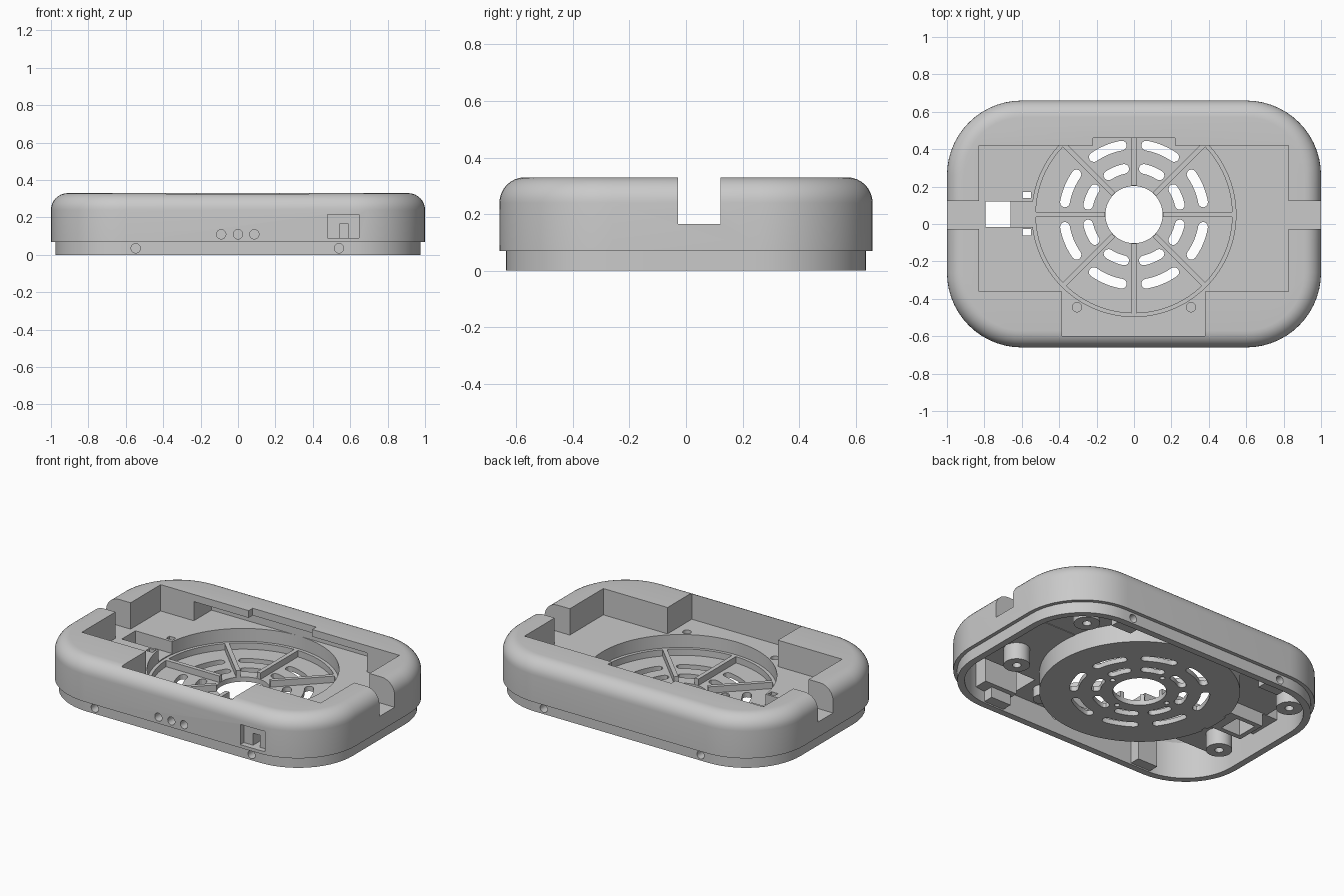
import bpy, bmesh, math
from math import sin, cos, pi, radians

if "Cube" in bpy.data.objects:
    bpy.data.objects.remove(bpy.data.objects["Cube"])

grey = bpy.data.materials.new("plain_grey")
grey.use_nodes = True
grey.diffuse_color = (0.59, 0.59, 0.59, 1)
grey.node_tree.nodes["Principled BSDF"].inputs["Base Color"].default_value = grey.diffuse_color

CY = 0.05                      # y of the fan axis
FLOOR, UNDER = 0.165, 0.135    # tray floor top and underside


def make(name, bm):
    bmesh.ops.recalc_face_normals(bm, faces=bm.faces)
    me = bpy.data.meshes.new(name)
    bm.to_mesh(me)
    bm.free()
    me.materials.append(grey)
    ob = bpy.data.objects.new(name, me)
    bpy.context.collection.objects.link(ob)
    return ob


def loft(name, rings):
    """Skin a stack of equal-length closed rings and cap both ends."""
    bm = bmesh.new()
    rows = [[bm.verts.new(p) for p in ring] for ring in rings]
    for a, b in zip(rows, rows[1:]):
        for i in range(len(a)):
            j = (i + 1) % len(a)
            bm.faces.new((a[i], a[j], b[j], b[i]))
    bm.faces.new(rows[0])
    bm.faces.new(rows[-1])
    return make(name, bm)


def prism(name, outline, z0, z1):
    return loft(name, [[(x, y, z) for x, y in outline] for z in (z0, z1)])


def box(name, x0, x1, y0, y1, z0, z1):
    return prism(name, [(x0, y0), (x1, y0), (x1, y1), (x0, y1)], z0, z1)


def circle(x, y, r, n=32):
    return [(x + r * cos(2 * pi * i / n), y + r * sin(2 * pi * i / n)) for i in range(n)]


def disc(name, x, y, r, z0, z1, n=32):
    return prism(name, circle(x, y, r, n), z0, z1)


def rounded(inset, z, n=14):
    """Rounded rectangle ring, shrunk by inset."""
    pts, r = [], 0.4 - inset
    for k, (sx, sy) in enumerate(((1, 1), (-1, 1), (-1, -1), (1, -1))):
        for i in range(n + 1):
            a = pi / 2 * (k + i / n)
            pts.append((sx * 0.6 + r * cos(a), sy * 0.26 + r * sin(a), z))
    return pts


def arc_slot(radius, half_width, mid, half_angle):
    """Outline of a curved slot with round ends about the fan axis."""
    a0, a1, pts = mid - half_angle, mid + half_angle, []
    for r, s, e in ((radius + half_width, a0, a1), (radius - half_width, a1, a0)):
        for i in range(9):
            a = s + (e - s) * i / 8
            pts.append((r * cos(a), CY + r * sin(a)))
        for i in range(1, 6):
            t = pi * i / 6
            sign = 1 if r > radius else -1
            rr = radius + sign * half_width * cos(t)
            aa = e + sign * half_width * sin(t) / radius
            pts.append((rr * cos(aa), CY + rr * sin(aa)))
    return pts


def boolean(target, other, op):
    mod = target.modifiers.new(op, "BOOLEAN")
    mod.operation, mod.solver, mod.object = op, "EXACT", other
    bpy.context.view_layer.objects.active = target
    bpy.ops.object.modifier_apply(modifier=mod.name)
    bpy.data.objects.remove(other)


def cut(target, other):
    boolean(target, other, "DIFFERENCE")


def join(target, other):
    boolean(target, other, "UNION")


# Outer shell: stepped lip, straight side, rounded top edge
R = 0.09
rings = [rounded(0.023, 0), rounded(0.023, 0.07), rounded(0, 0.07)]
for i in range(9):
    t = pi / 2 * i / 8
    rings.append(rounded(R * (1 - cos(t)), 0.33 - R + R * sin(t)))
case = loft("case", rings)
cut(case, loft("cavity", [rounded(0.065, -0.1), rounded(0.065, 0.23), rounded(0.11, 0.295)]))

# Tray: thick-walled boxes first, then the same boxes hollowed out
pocket = ((-0.83, 0.825, -0.36, 0.42), (-0.385, 0.38, -0.6, -0.3), (-0.22, 0.22, 0.4, 0.46))
w = 0.028
for x0, x1, y0, y1 in pocket:
    join(case, box("tray", x0 - w, x1 + w, y0 - w, y1 + w, UNDER, 0.303))
join(case, box("rear_bay", -0.63, 0.63, 0.4, 0.62, UNDER, 0.27))
join(case, box("channel", -0.96, 0.96, -0.06, 0.15, UNDER - 0.003, 0.3))
join(case, disc("drum", 0, CY, 0.57, 0.014, 0.19, 96))
join(case, box("connector_block", -0.825, -0.52, -0.045, 0.15, 0.05, 0.15))
join(case, box("window_block", 0.45, 0.68, -0.62, -0.5, 0.075, 0.24))

# Standoffs, tray hole bosses and the lip screw blocks
standoffs = [(x, y) for x in (-0.79, 0.71) for y in (-0.19, 0.43)]
for x, y in standoffs:
    join(case, disc("standoff", x, y, 0.075, 0.03, 0.31))
for x in (-0.305, 0.305):
    join(case, disc("tray_boss", x, -0.445, 0.055, 0.07, 0.15))
for x in (-0.547, 0.54):
    for y in (-0.575, 0.575):
        join(case, box("screw_block", x - 0.07, x + 0.07, y - 0.045, y + 0.045, 0.008, 0.26))

# Pocket, bay under the rear edge, side slots and fan well
for x0, x1, y0, y1 in pocket:
    cut(case, box("pocket_cut", x0, x1, y0, y1, FLOOR, 0.5))
cut(case, box("rear_bay_cut", -0.6, 0.6, 0.38, 0.595, FLOOR, 0.285))
cut(case, box("slot_cut", -1.2, 1.2, -0.028, 0.122, FLOOR, 0.5))
cut(case, disc("well_cut", 0, CY, 0.545, 0.044, FLOOR + 0.004, 96))

# Connector opening with its step and two clip holes
cut(case, box("opening_cut", -0.795, -0.66, -0.015, 0.12, 0, 0.2))
cut(case, box("step_cut", -0.67, -0.5, -0.015, 0.12, 0.09, 0.2))
for y in (-0.045, 0.155):
    cut(case, box("clip_cut", -0.595, -0.55, y - 0.017, y + 0.017, 0, 0.2))

# Fan vents, centre hole and blind mounting holes
cut(case, disc("centre_cut", 0, CY, 0.153, 0, 0.1, 48))
for i in range(8):
    mid = radians(22.5 + 45 * i)
    cut(case, prism("vent_cut", arc_slot(0.375, 0.026, mid, radians(12.5)), 0, 0.1))
    cut(case, prism("vent_cut", arc_slot(0.25, 0.026, mid, radians(10.5)), 0, 0.1))
for i in range(4):
    a = pi / 2 * i
    cut(case, disc("mount_cut", 0.2 * cos(a), CY + 0.2 * sin(a), 0.015, 0, 0.035, 16))

# Blind screw holes in the tray and standoffs
for x in (-0.305, 0.305):
    cut(case, disc("tray_hole", x, -0.445, 0.025, 0.09, 0.2))
for x, y in standoffs:
    cut(case, disc("standoff_hole", x, y, 0.025, 0, 0.12))


def side_hole(x, z, y0, y1):
    ring = circle(x, z, 0.025, 24)
    cut(case, loft("side_hole", [[(px, y, pz) for px, pz in ring] for y in (y0, y1)]))


# Front indicator holes, lip screw holes and recessed window
for x in (-0.09, 0, 0.087):
    side_hole(x, 0.11, -0.8, -0.5)
for x in (-0.547, 0.54):
    side_hole(x, 0.035, -0.8, -0.545)
    side_hole(x, 0.035, 0.545, 0.8)
cut(case, box("window_cut", 0.478, 0.648, -0.8, -0.625, 0.09, 0.217))
cut(case, box("window_port", 0.542, 0.59, -0.8, -0.54, 0.09, 0.165))

# Fan grille: rim ring and eight spokes
rim = disc("grille_rim", 0, CY, 0.55, 0.04, 0.084, 96)
cut(rim, disc("ring_cut", 0, CY, 0.525, 0, 0.2, 96))
parts = [case, rim]
for i in range(8):
    a = pi / 4 * i
    c, s = cos(a), sin(a)
    corners = ((0.155, -0.013), (0.535, -0.013), (0.535, 0.013), (0.155, 0.013))
    outline = [(u * c - v * s, CY + u * s + v * c) for u, v in corners]
    parts.append(prism("grille_spoke", outline, 0.04, 0.084))

# Smooth the curved faces, keep the edges sharp
for ob in parts:
    bpy.ops.object.select_all(action="DESELECT")
    ob.select_set(True)
    bpy.context.view_layer.objects.active = ob
    bpy.ops.object.shade_smooth_by_angle(angle=radians(30))
